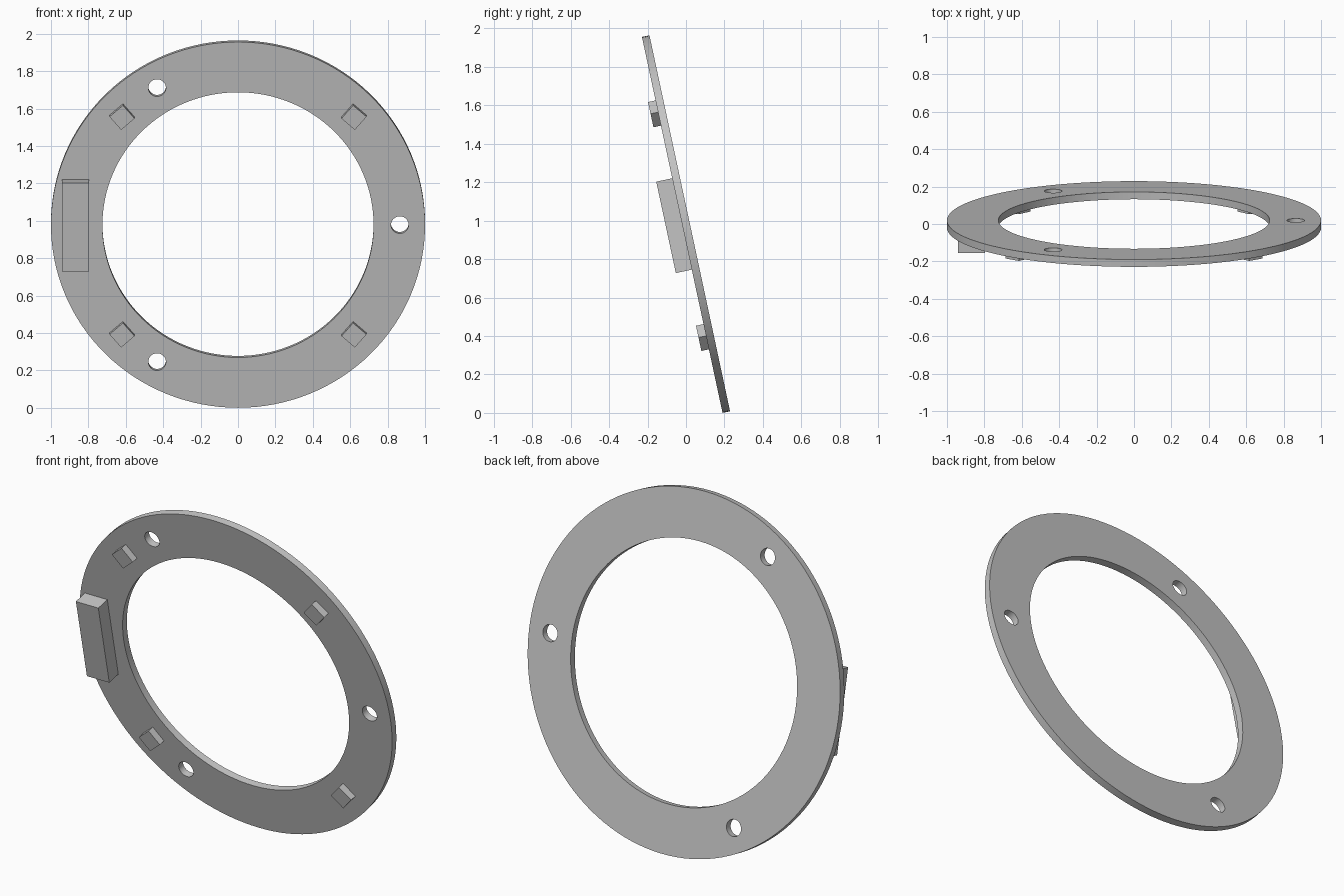
import bpy
import bmesh
from math import radians, cos, sin, pi
from mathutils import Matrix

cube = bpy.data.objects.get("Cube")
if cube:
    bpy.data.objects.remove(cube, do_unlink=True)

TILT = radians(12.1)
HALF = 0.02            # half thickness of the ring
# Stands the flat layout upright: local z becomes the front
STAND = Matrix.Translation((0, 0, 0.982)) @ Matrix.Rotation(pi / 2 + TILT, 4, 'X')

grey = bpy.data.materials.new("neutral grey")
grey.use_nodes = True
colour = (0.55, 0.55, 0.55, 1)
grey.diffuse_color = colour
grey.node_tree.nodes["Principled BSDF"].inputs["Base Color"].default_value = colour


def add_circle(curve, radius, count, x=0, y=0):
    spline = curve.splines.new('POLY')
    spline.points.add(count - 1)
    for i, point in enumerate(spline.points):
        a = 2 * pi * i / count
        point.co = (x + radius * cos(a), y + radius * sin(a), 0, 1)
    spline.use_cyclic_u = True


def add_block(name, x, y, width, length, height, turn=0):
    bm = bmesh.new()
    bmesh.ops.create_cube(bm, size=1)
    bmesh.ops.scale(bm, vec=(width, length, height), verts=bm.verts)
    mesh = bpy.data.meshes.new(name)
    bm.to_mesh(mesh)
    bm.free()
    mesh.materials.append(grey)
    block = bpy.data.objects.new(name, mesh)
    bpy.context.collection.objects.link(block)
    block.matrix_world = (STAND @ Matrix.Translation((x, y, HALF + height / 2))
                          @ Matrix.Rotation(turn, 4, 'Z'))


# Flat ring with three evenly spaced screw holes
outline = bpy.data.curves.new("ring", 'CURVE')
outline.dimensions = '2D'
outline.fill_mode = 'BOTH'
outline.extrude = HALF
add_circle(outline, 1.0, 128)
add_circle(outline, 0.725, 128)
for k in range(3):
    a = 2 * pi * k / 3
    add_circle(outline, 0.047, 32, 0.865 * cos(a), 0.865 * sin(a))
outline_object = bpy.data.objects.new("ring_outline", outline)
bpy.context.collection.objects.link(outline_object)
bpy.context.view_layer.update()

# Turn the filled outline into a clean mesh
depsgraph = bpy.context.evaluated_depsgraph_get()
ring_mesh = bpy.data.meshes.new_from_object(outline_object.evaluated_get(depsgraph))
bpy.data.objects.remove(outline_object, do_unlink=True)
bm = bmesh.new()
bm.from_mesh(ring_mesh)
bmesh.ops.remove_doubles(bm, verts=bm.verts, dist=0.0001)
bmesh.ops.recalc_face_normals(bm, faces=bm.faces)
bm.to_mesh(ring_mesh)
bm.free()
ring_mesh.materials.clear()
ring_mesh.materials.append(grey)
ring = bpy.data.objects.new("ring", ring_mesh)
bpy.context.collection.objects.link(ring)
ring.matrix_world = STAND
bpy.context.view_layer.objects.active = ring
ring.select_set(True)
bpy.ops.object.shade_smooth_by_angle(angle=radians(30))

# Four small pegs, mirrored left to right
for side, side_name in ((1, "left"), (-1, "right")):
    for level, level_name in ((1, "upper"), (-1, "lower")):
        add_block(f"{level_name}_{side_name}_peg", side * 0.62, level * 0.595,
                  0.095, 0.095, 0.04, side * radians(49))

# Long connector block on the right edge
add_block("connector_block", -0.868, 0.005, 0.145, 0.486, 0.085)
